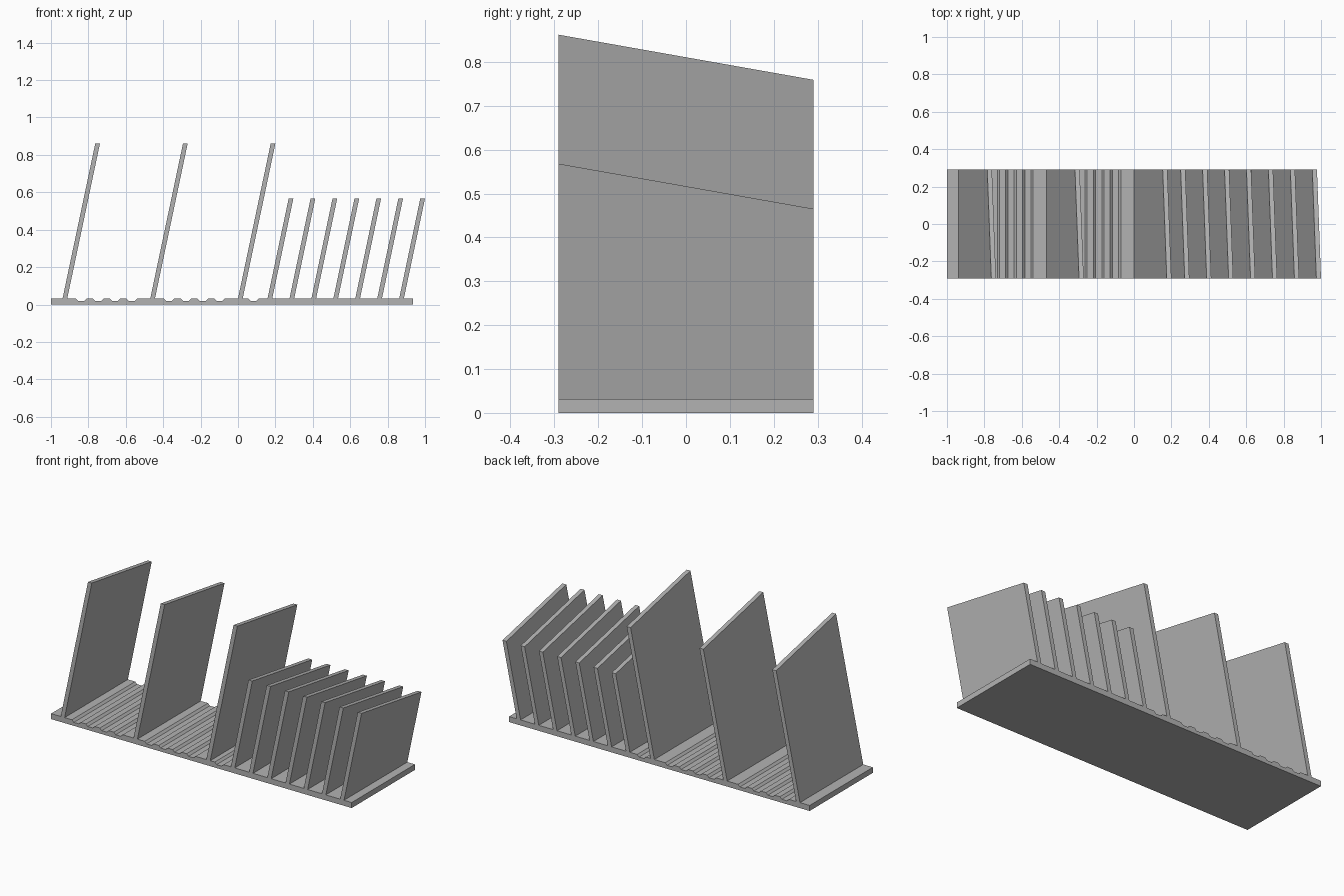
import bpy
import bmesh

if "Cube" in bpy.data.objects:
    bpy.data.objects.remove(bpy.data.objects["Cube"], do_unlink=True)

grey = bpy.data.materials.new("plain grey")
grey.use_nodes = True
colour = (0.45, 0.45, 0.45, 1)
grey.diffuse_color = colour
grey.node_tree.nodes["Principled BSDF"].inputs["Base Color"].default_value = colour

HALF_DEPTH = 0.291
BASE_TOP = 0.032
GROOVE_FLOOR = 0.02
THICKNESS = 0.025
LEAN = 0.211          # sideways shift per unit of height
BACK_DROP = 0.103     # how much lower the back of each top edge is
BAY = 0.469           # spacing of the tall dividers


def add_object(name, bm):
    bmesh.ops.recalc_face_normals(bm, faces=bm.faces)
    mesh = bpy.data.meshes.new(name)
    bm.to_mesh(mesh)
    bm.free()
    mesh.materials.append(grey)
    obj = bpy.data.objects.new(name, mesh)
    bpy.context.collection.objects.link(obj)


def extrude_profile(name, points):
    """Extrude an x-z outline from front to back."""
    bm = bmesh.new()
    face = bm.faces.new([bm.verts.new((x, -HALF_DEPTH, z)) for x, z in points])
    result = bmesh.ops.extrude_face_region(bm, geom=[face])
    verts = [v for v in result["geom"] if isinstance(v, bmesh.types.BMVert)]
    bmesh.ops.translate(bm, verts=verts, vec=(0, 2 * HALF_DEPTH, 0))
    add_object(name, bm)


def divider(name, x, top):
    """Leaning plate whose top edge slopes down to the back."""
    bm = bmesh.new()
    bmesh.ops.create_cube(bm, size=1)
    for v in bm.verts:
        height = 0
        if v.co.z > 0:
            height = top - BASE_TOP - (BACK_DROP if v.co.y > 0 else 0)
        v.co = (x + (v.co.x + 0.5) * THICKNESS + LEAN * height,
                v.co.y * 2 * HALF_DEPTH, BASE_TOP + height)
    add_object(name, bm)


# Base board with shallow grooves between the tall dividers
grooves = [-0.86 + bay * BAY + i * 0.09 for bay in range(2) for i in range(4)]
grooves.append(0.06)
outline = [(-1, 0), (-1, BASE_TOP)]
for g in grooves:
    outline += [(g - 0.006, BASE_TOP), (g + 0.006, GROOVE_FLOOR),
                (g + 0.039, GROOVE_FLOOR), (g + 0.051, BASE_TOP)]
outline += [(0.936, BASE_TOP), (0.936, 0)]
extrude_profile("base_board", outline)

# Three tall dividers
for i in range(3):
    divider(f"tall_divider_{i + 1}", -0.938 + i * BAY, 0.862)

# Seven short dividers
for i in range(7):
    divider(f"short_divider_{i + 1}", 0.158 + i * 0.1173, 0.568)
